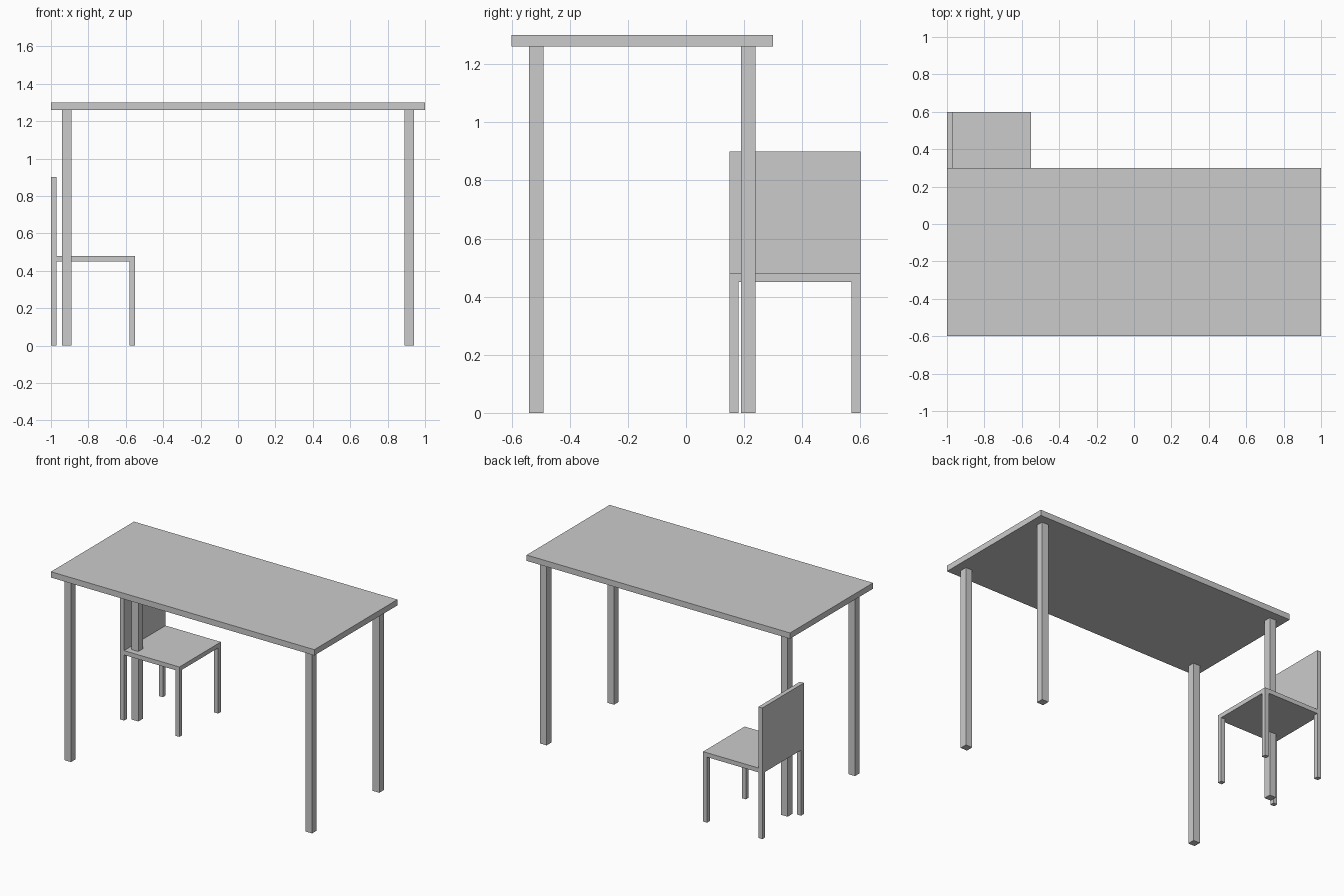
import bpy

cube = bpy.data.objects.get("Cube")
if cube:
    bpy.data.objects.remove(cube, do_unlink=True)

# Single plain grey for all furniture
grey = bpy.data.materials.new("plain grey")
grey.use_nodes = True
colour = (0.6, 0.6, 0.6, 1.0)
grey.diffuse_color = colour
for node in grey.node_tree.nodes:
    if node.type == 'BSDF_PRINCIPLED':
        node.inputs["Base Color"].default_value = colour


def box(name, x, y, z):
    """Add a box spanning the given (low, high) ranges."""
    spans = (x, y, z)
    bpy.ops.mesh.primitive_cube_add(size=1, location=[(a + b) / 2 for a, b in spans])
    obj = bpy.context.object
    obj.name = obj.data.name = name
    obj.scale = [b - a for a, b in spans]
    bpy.ops.object.transform_apply(location=False, rotation=False, scale=True)
    obj.data.materials.append(grey)
    return obj


def legs(prefix, xs, ys, width, top):
    """Add four square legs, each starting at the given low edges."""
    for side, x in zip(("right", "left"), xs):
        for end, y in zip(("front", "back"), ys):
            box(f"{prefix}_leg_{end}_{side}", (x, x + width), (y, y + width), (0, top))


# Table
box("table_top", (-1, 1), (-0.6, 0.3), (1.26, 1.3))
legs("table", (-0.94, 0.89), (-0.54, 0.19), 0.05, 1.26)

# Chair, turned sideways with its backrest on the right
box("chair_seat", (-1, -0.55), (0.15, 0.6), (0.45, 0.48))
box("chair_backrest", (-1, -0.97), (0.15, 0.6), (0.48, 0.9))
legs("chair", (-1, -0.58), (0.15, 0.57), 0.03, 0.45)
